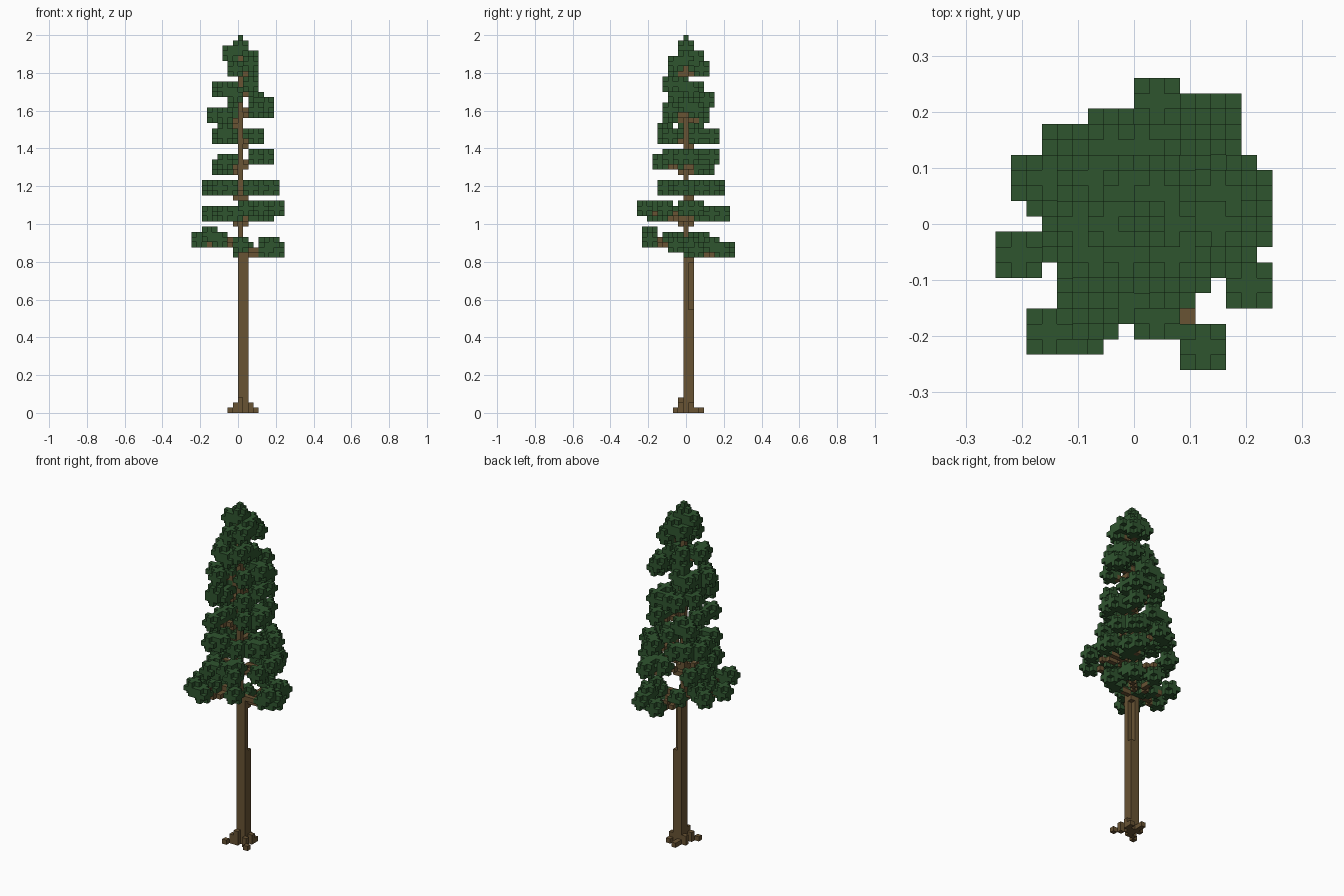
import bpy, bmesh
from mathutils import Vector
from itertools import product

if "Cube" in bpy.data.objects:
    bpy.data.objects.remove(bpy.data.objects["Cube"])

S = 2 / 73  # edge length of one block


def material(name, colour):
    m = bpy.data.materials.new(name)
    m.diffuse_color = (*colour, 1)
    m.use_nodes = True
    m.node_tree.nodes["Principled BSDF"].inputs["Base Color"].default_value = m.diffuse_color
    return m


bark = material("bark_brown", (0.14, 0.087, 0.034))
green = material("needle_green", (0.028, 0.089, 0.028))

trunk, roots, branches, needles = set(), set(), set(), set()


def column(cells, x, y, z0, z1):
    cells.update((x, y, z) for z in range(z0, z1))


# Trunk: thick base that thins to a single leader
column(trunk, 0, 0, 0, 69)
column(trunk, 1, 0, 0, 32)
column(trunk, 0, 1, 0, 32)
column(trunk, 1, 1, 0, 20)

# Roots: stepped feet running out diagonally
for x, y, h in [(-1, -1, 2), (-2, -2, 1), (2, -1, 2), (3, -2, 1),
                (0, -1, 3), (2, 1, 2), (2, 2, 1), (0, 2, 1), (0, 3, 1),
                (-1, 1, 2)]:
    column(roots, x, y, 0, h)


def tuft(x, y, z):
    """3 x 3 x 3 needle tuft without its corners."""
    for a, b, c in product((-1, 0, 1), repeat=3):
        if abs(a) + abs(b) + abs(c) < 3:
            needles.add((x + a, y + b, z + c))


def tier(height, tips, fill):
    """One whorl: branches ending in tufts, plus tufts along the branches."""
    for x, y, dz in tips:
        end = Vector((x, y, height + dz))
        start = Vector((0, 0, height + dz - 2))
        n = max(abs(x), abs(y))
        for i in range(n + 1):
            p = start.lerp(end, i / n)
            branches.add((round(p.x), round(p.y), round(p.z)))
        tuft(x, y, height + dz)
    for x, y, dz in fill:
        tuft(x, y, height + dz)


# Branch tiers from bottom to top
tier(32, [(-8, -2, 1), (-6, -7, 2), (-4, -7, 1), (7, 2, -1), (5, 7, -1),
          (1, 8, -1), (-7, 3, 1), (6, 1, 0)],
     [(0, 2, -1), (-4, -3, 1), (-4, 1, 1), (5, 1, -1), (0, -2, 0),
      (5, 5, 0)])
tier(38, [(-6, 2, 0), (4, -8, 1), (7, -4, 1), (7, 0, 1), (4, 7, 0),
          (-3, -6, 0), (2, 4, 0), (-5, 5, 0)],
     [(4, 3, 0), (2, -4, 1), (1, -6, 1), (-4, -3, 0), (5, 5, 0),
      (-1, -5, 0), (7, 2, 1)])
tier(43, [(-6, 3, 0), (-4, -4, 0), (6, 3, 0), (2, -4, 0), (3, 6, 0),
          (-2, 6, 0), (-5, 0, 0), (6, -1, 0)],
     [(3, 1, 0), (4, 5, 0), (-2, -3, 0), (-4, 5, 0), (-3, 2, 0), (4, -2, 0)])
tier(48, [(-3, -5, 0), (-4, 4, -1), (5, 1, 1), (3, 5, 1), (3, -3, 1)],
     [(-2, 2, -1), (-3, -2, 0), (-2, 4, 0), (3, 2, 1), (5, -1, 1),
      (-3, 0, 0)])
tier(53, [(-4, 2, 0), (-3, -4, 1), (3, 5, 0), (3, -3, 0), (-2, 5, 0)],
     [(-3, 0, 1), (-2, -3, 0), (3, 2, 0), (-3, -4, 0), (-2, 2, 1),
      (0, 5, 0)])
tier(57, [(-5, -1, 0), (5, 0, 2), (3, 4, 3), (-3, 3, 0), (3, -3, 1)],
     [(-3, -3, 0), (-3, 1, 0), (5, 2, 1), (3, 1, 2), (-1, 3, 1)])
tier(62, [(-4, 0, 0), (2, -3, 1), (2, 1, 0), (-1, -2, -1), (-1, 2, 0)],
     [(-3, -2, 0), (2, -1, 1), (-1, 2, -2)])
tier(67, [(2, 3, -1), (2, -2, 0), (2, 0, 1), (-2, 0, 2), (-1, -2, -1),
          (1, 2, 1)],
     [(-1, 2, 0)])

# Crown and tip
tuft(0, 0, 70)
needles.add((0, 0, 72))

# Each block belongs to only one part
needles -= trunk
branches -= needles | trunk
filled = trunk | roots | branches | needles


def build(name, cells, mat):
    """Turn blocks into outer faces, skipping hidden ones."""
    bm = bmesh.new()
    verts = {}

    def vert(p):
        if p not in verts:
            verts[p] = bm.verts.new((p[0] * S, (p[1] - 0.5) * S, p[2] * S))
        return verts[p]

    for cell in sorted(cells):
        for axis in range(3):
            for side in (0, 1):
                other = list(cell)
                other[axis] += 2 * side - 1
                if tuple(other) in filled:
                    continue
                u, v = (axis + 1) % 3, (axis + 2) % 3
                loop = []
                for du, dv in ((0, 0), (1, 0), (1, 1), (0, 1)):
                    p = list(cell)
                    p[axis] += side
                    p[u] += du
                    p[v] += dv
                    loop.append(vert(tuple(p)))
                bm.faces.new(loop if side else loop[::-1])
    mesh = bpy.data.meshes.new(name)
    bm.to_mesh(mesh)
    bm.free()
    mesh.materials.append(mat)
    bpy.context.collection.objects.link(bpy.data.objects.new(name, mesh))


build("trunk", trunk, bark)
build("roots", roots, bark)
build("branches", branches, bark)
build("needle_tufts", needles, green)
